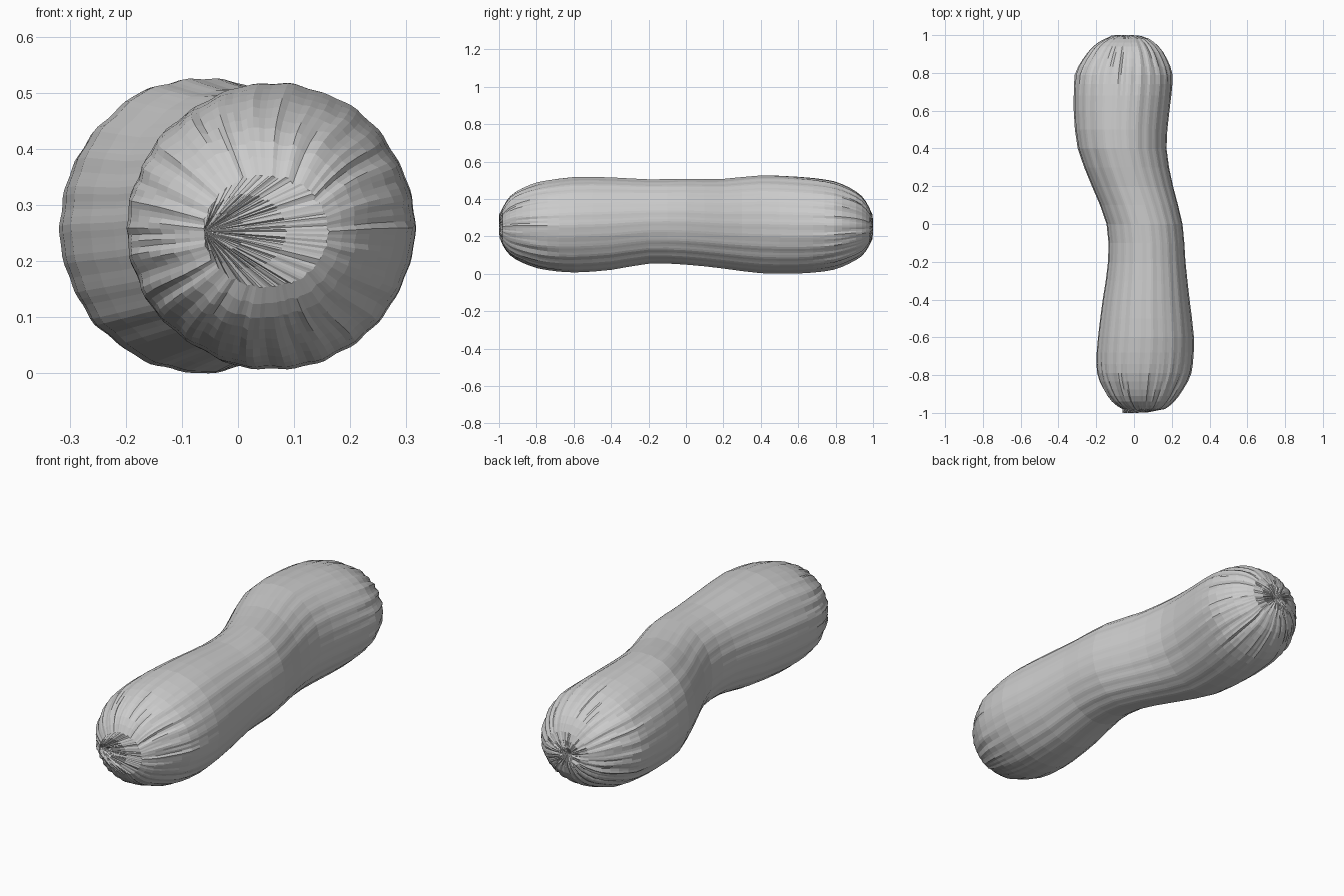
import bpy, bmesh, math, random
from mathutils import noise, Vector

if "Cube" in bpy.data.objects:
    bpy.data.objects.remove(bpy.data.objects["Cube"])

random.seed(4)
SEG = 120

# Stations along the body: y, x left, x right, z bottom, z top
stations = [
    (-0.98, -0.06, 0.16, 0.16, 0.36),
    (-0.95, -0.105, 0.20, 0.115, 0.41),
    (-0.90, -0.145, 0.24, 0.08, 0.45),
    (-0.80, -0.19, 0.295, 0.04, 0.492),
    (-0.70, -0.197, 0.312, 0.02, 0.512),
    (-0.60, -0.19, 0.315, 0.013, 0.524),
    (-0.40, -0.165, 0.293, 0.028, 0.522),
    (-0.20, -0.137, 0.272, 0.062, 0.512),
    (0.00, -0.145, 0.257, 0.058, 0.515),
    (0.20, -0.222, 0.207, 0.037, 0.515),
    (0.40, -0.297, 0.172, 0.012, 0.534),
    (0.60, -0.318, 0.187, 0.01, 0.526),
    (0.70, -0.317, 0.198, 0.018, 0.516),
    (0.80, -0.307, 0.198, 0.036, 0.496),
    (0.90, -0.25, 0.158, 0.08, 0.45),
    (0.95, -0.205, 0.12, 0.115, 0.41),
    (0.98, -0.155, 0.08, 0.16, 0.36),
]


def spline(y):
    """Smooth (Hermite) interpolation of the four outlines at y."""
    n = len(stations)
    i = max(k for k in range(n - 1) if stations[k][0] <= y or k == 0)

    def slope(k, c):
        a, b = stations[max(k - 1, 0)], stations[min(k + 1, n - 1)]
        return (b[c] - a[c]) / (b[0] - a[0])
    p, q = stations[i], stations[i + 1]
    h = q[0] - p[0]
    t = (y - p[0]) / h
    return [(2*t**3 - 3*t**2 + 1) * p[c] + (t**3 - 2*t**2 + t) * h * slope(i, c)
            + (3*t**2 - 2*t**3) * q[c] + (t**3 - t**2) * h * slope(i + 1, c)
            for c in range(1, 5)]


def ridge(a, y):
    """Lengthwise fluting, turning into sharp puckers at the ends."""
    p = Vector((math.cos(a), math.sin(a), y * 0.25))
    broad = noise.noise(p * 4.5) * 0.016
    end = max(0.0, (abs(y) - 0.66) / 0.34)
    q = Vector((math.cos(a) * 9, math.sin(a) * 9, y * 2.5))
    pucker = (0.25 - abs(noise.noise(q))) * 0.09 * min(end, 1)
    return 1 + broad + pucker + 0.012 * math.cos(26 * a) * (0.4 + end)


# Ring positions: coarse along the body, dense at the gathered ends
half = [0.0, 0.1, 0.2, 0.3, 0.4, 0.5, 0.6, 0.68, 0.74, 0.79, 0.835, 0.875,
        0.91, 0.94, 0.962, 0.98]
ys = [-v for v in reversed(half[1:])] + half

bm = bmesh.new()
rings = []
for y in ys:
    l, r, b, t = spline(y)
    cx, cz, rx, rz = (l + r) / 2, (b + t) / 2, (r - l) / 2, (t - b) / 2
    ring = []
    for s in range(SEG):
        a = 2 * math.pi * s / SEG
        k = ridge(a, y)
        ring.append(bm.verts.new((cx + rx * k * math.cos(a), y,
                                  cz + rz * k * math.sin(a))))
    rings.append(ring)

# Puckered end caps drawn in to a centre point
for sign, first in ((-1, rings[0]), (1, rings[-1])):
    cx = -0.06 * sign * -1 if sign < 0 else -0.05
    centre = Vector((cx, sign * 0.985, 0.26))
    prev = first
    caps = []
    for f, y in ((0.66, 0.993), (0.33, 0.999)):
        ring = []
        for s, v in enumerate(first):
            p = centre.lerp(v.co, f)
            wob = 0.008 * noise.noise(Vector((s * 0.7, f, sign * 3)))
            p.y = sign * min(1.0, y + wob)
            ring.append(bm.verts.new(p))
        caps.append((prev, ring))
        prev = ring
    tip = bm.verts.new(centre)
    for o, i in caps:
        for s in range(SEG):
            n = (s + 1) % SEG
            bm.faces.new((o[s], o[n], i[n], i[s]))
    for s in range(SEG):
        bm.faces.new((prev[s], prev[(s + 1) % SEG], tip))

# Body skin
for o, i in zip(rings, rings[1:]):
    for s in range(SEG):
        n = (s + 1) % SEG
        bm.faces.new((o[s], o[n], i[n], i[s]))

bmesh.ops.recalc_face_normals(bm, faces=bm.faces)
low = min(v.co.z for v in bm.verts)
for v in bm.verts:
    v.co.z -= low
me = bpy.data.meshes.new("bolster_cushion")
bm.to_mesh(me)
bm.free()
cushion = bpy.data.objects.new("bolster_cushion", me)
bpy.context.collection.objects.link(cushion)
